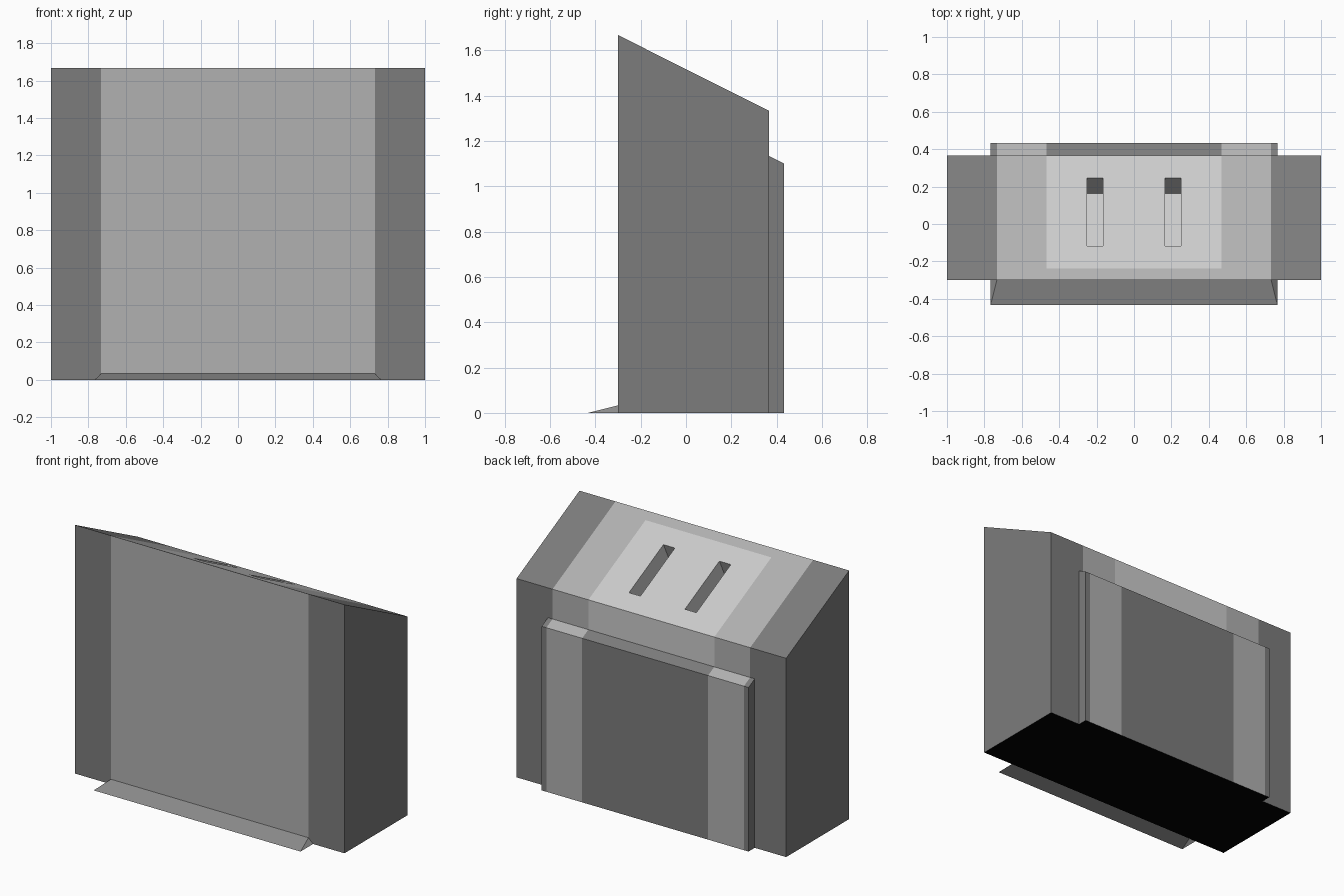
import bpy, bmesh
from mathutils import Vector

if "Cube" in bpy.data.objects:
    bpy.data.objects.remove(bpy.data.objects["Cube"])

W_BAND, W_PLATE = 0.733, 0.467      # half widths of the colour bands
FRONT, BACK = -0.30, 0.367          # body depth limits


def grey(name, v):
    m = bpy.data.materials.new(name)
    m.diffuse_color = (v, v, v, 1)
    m.use_nodes = True
    m.node_tree.nodes["Principled BSDF"].inputs["Base Color"].default_value = m.diffuse_color
    return m


MATS = [grey("dark_grey", 0.2), grey("mid_grey", 0.44),
        grey("light_grey", 0.68), grey("black", 0.0), grey("ramp_grey", 0.28)]
DARK, MID, LIGHT, BLACK, RAMP = range(5)


def finish(bm, name):
    mesh = bpy.data.meshes.new(name)
    bm.to_mesh(mesh)
    bm.free()
    for m in MATS:
        mesh.materials.append(m)
    obj = bpy.data.objects.new(name, mesh)
    bpy.context.collection.objects.link(obj)


def extruded_profile(profile, half):
    """Closed solid: a (y, z) profile swept across x."""
    bm = bmesh.new()
    a, b = [[bm.verts.new((x, y, z)) for y, z in profile] for x in (-half, half)]
    bm.faces.new(a)
    bm.faces.new(b[::-1])
    for i in range(len(a)):
        j = (i + 1) % len(a)
        bm.faces.new((a[i], b[i], b[j], a[j]))
    bmesh.ops.recalc_face_normals(bm, faces=bm.faces[:])
    return bm


def cut(bm, faces, co, no):
    geom = set(faces)
    for f in faces:
        geom.update(f.edges, f.verts)
    bmesh.ops.bisect_plane(bm, geom=list(geom), plane_co=co, plane_no=no)
    bm.normal_update()


def band_cuts(bm):
    for x in (-W_BAND, -W_PLATE, W_PLATE, W_BAND):
        cut(bm, bm.faces[:], (x, 0, 0), (1, 0, 0))


# Body: wedge-topped block
bm = extruded_profile([(FRONT, 0), (BACK, 0), (BACK, 1.333), (FRONT, 1.667)], 1.0)
band_cuts(bm)


def plate_faces():
    return [f for f in bm.faces if f.normal.z > 0.5
            and abs(f.calc_center_median().x) < W_PLATE]


# Light plate and slot outlines on the sloping top
for y in (-0.238, -0.118, 0.247):
    cut(bm, plate_faces(), (0, y, 0), (0, 1, 0))
for x in (-0.25, -0.165, 0.165, 0.25):
    cut(bm, [f for f in plate_faces() if -0.118 < f.calc_center_median().y < 0.247],
        (x, 0, 0), (1, 0, 0))

for f in bm.faces:
    c, n = f.calc_center_median(), f.normal
    if n.z < -0.5:
        f.material_index = BLACK
    elif abs(c.x) > W_BAND:
        f.material_index = DARK
    elif abs(c.x) < W_PLATE and (n.y > 0.9 or (n.z > 0.5 and c.y > -0.238)):
        f.material_index = LIGHT
    else:
        f.material_index = MID

# Two slots sunk square to the sloping plate
slots = [f for f in plate_faces()
         if 0.165 < abs(f.calc_center_median().x) < 0.25
         and -0.118 < f.calc_center_median().y < 0.247]
down = Vector((0, -0.447, -0.894)) * 0.187
for f in bmesh.ops.extrude_discrete_faces(bm, faces=slots)["faces"]:
    bmesh.ops.translate(bm, verts=f.verts[:], vec=down)
    for v in f.verts:
        for side in v.link_faces:
            side.material_index = LIGHT
bmesh.ops.recalc_face_normals(bm, faces=bm.faces[:])
finish(bm, "body")

# Back panel, open where it meets the body
bm = extruded_profile([(BACK, 0), (0.433, 0), (0.433, 1.1), (BACK, 1.133)], 0.767)
band_cuts(bm)
bmesh.ops.delete(bm, geom=[f for f in bm.faces if f.normal.y < -0.9], context="FACES")
for f in bm.faces:
    x = abs(f.calc_center_median().x)
    f.material_index = (BLACK if f.normal.z < -0.5 else
                        MID if W_PLATE < x < W_BAND else DARK)
finish(bm, "back_panel")

# Front ramp: thin sloped lip with open underside
bm = bmesh.new()
inner = [bm.verts.new((s * 0.767, FRONT, 0)) for s in (-1, 1)]
outer = [bm.verts.new((s * 0.767, -0.433, 0)) for s in (-1, 1)]
top = [bm.verts.new((s * W_BAND, FRONT, 0.033)) for s in (-1, 1)]
bm.faces.new((outer[0], outer[1], top[1], top[0]))
bm.faces.new((inner[0], outer[0], top[0]))
bm.faces.new((outer[1], inner[1], top[1]))
for f in bm.faces:
    f.material_index = RAMP
finish(bm, "front_ramp")
